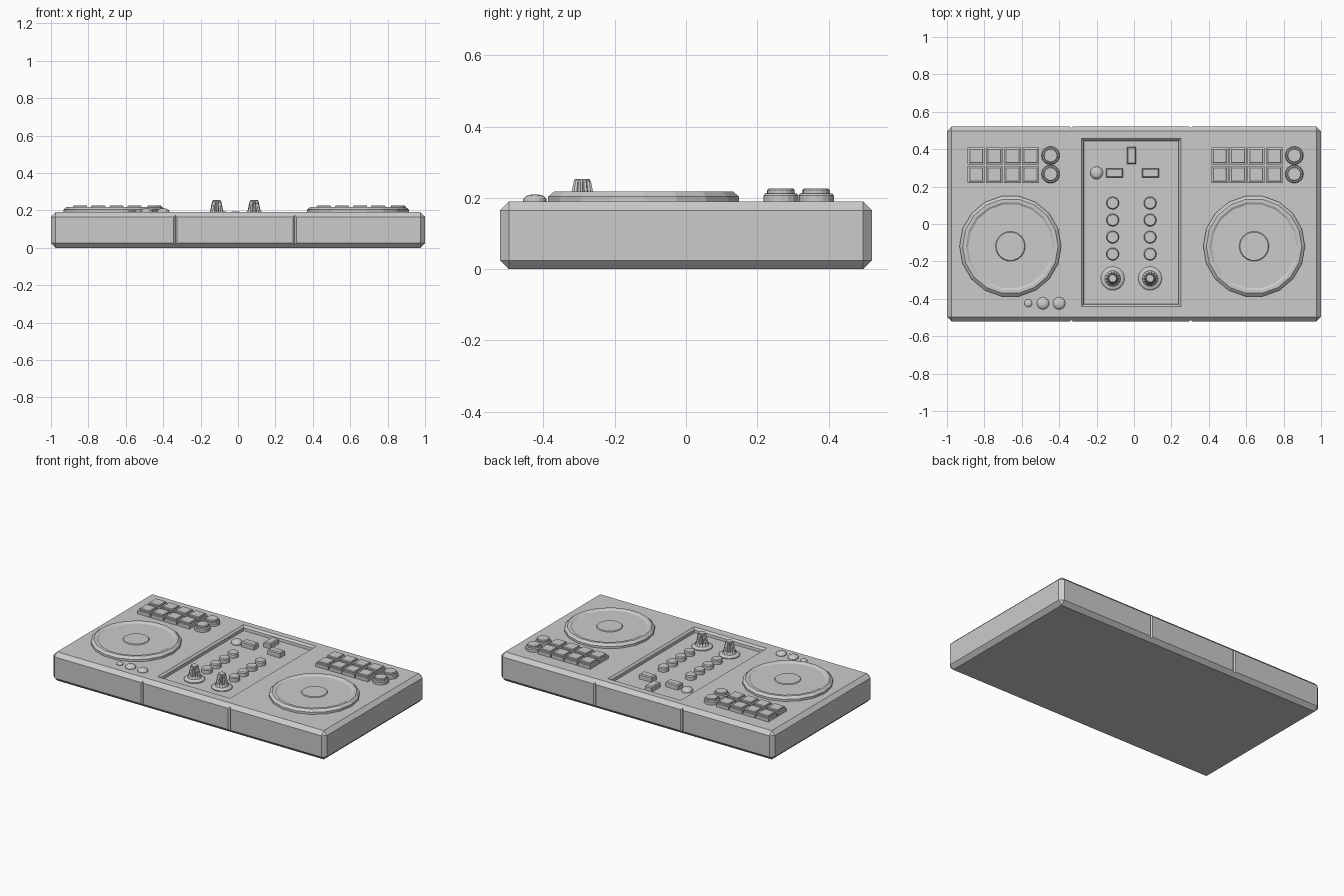
import bpy, bmesh
from math import cos, sin, pi

if "Cube" in bpy.data.objects:
    bpy.data.objects.remove(bpy.data.objects["Cube"])

TOP, FLOOR = 0.19, 0.16      # deck height, recessed mixer floor


def finish(name, bm):
    bmesh.ops.recalc_face_normals(bm, faces=bm.faces[:])
    me = bpy.data.meshes.new(name)
    bm.to_mesh(me)
    bm.free()
    ob = bpy.data.objects.new(name, me)
    bpy.context.collection.objects.link(ob)
    return ob


def stack(name, loops):
    """Closed solid from a stack of equal-length point loops."""
    bm = bmesh.new()
    rings = [[bm.verts.new(p) for p in loop] for loop in loops]
    n = len(rings[0])
    for a, b in zip(rings, rings[1:]):
        for i in range(n):
            j = (i + 1) % n
            bm.faces.new((a[i], a[j], b[j], b[i]))
    bm.faces.new(rings[0][::-1])
    bm.faces.new(rings[-1])
    return finish(name, bm)


def lathe(name, x, y, profile, sides=16, flute=None):
    """Profile of (radius, z); flute = {ring index: inner radius factor}."""
    loops = []
    for k, (r, z) in enumerate(profile):
        f = (flute or {}).get(k, 1)
        loops.append([(x + r * (f if i % 2 else 1) * cos(2 * pi * i / sides),
                       y + r * (f if i % 2 else 1) * sin(2 * pi * i / sides), z)
                      for i in range(sides)])
    return stack(name, loops)


def block(name, x, y, levels):
    """Rectangular stack of (half x, half y, z)."""
    return stack(name, [[(x - a, y - b, z), (x + a, y - b, z),
                         (x + a, y + b, z), (x - a, y + b, z)]
                        for a, b, z in levels])


# Body: chamfered slab
bm = bmesh.new()
bmesh.ops.create_cube(bm, size=1)
for v in bm.verts:
    v.co = (v.co.x * 2, v.co.y * 1.044, (v.co.z + 0.5) * TOP)
bmesh.ops.bevel(bm, geom=bm.edges[:], offset=0.025, segments=1, affect='EDGES')
body = finish("body", bm)


def cut(cutter):
    cutter.hide_render = True
    cutter.hide_set(True)
    m = body.modifiers.new(cutter.name, 'BOOLEAN')
    m.operation = 'DIFFERENCE'
    m.solver = 'EXACT'
    m.object = cutter


# Mixer recess with sloped rim, and panel seams front and back
cut(block("recess_cutter", -0.015, 0.0075,
          [(0.252, 0.435, FLOOR), (0.254, 0.437, 0.178),
           (0.266, 0.449, TOP), (0.266, 0.449, 0.25)]))
for x in (-0.335, 0.303):
    for y in (-0.522, 0.522):
        cut(lathe("seam_cutter", x, y, [(0.009, -0.05), (0.009, 0.3)], 4))

# Two identical decks
for side, dx in (("left", 0), ("right", 1.303)):
    lathe(side + "_jog_wheel", -0.661 + dx, -0.119,
          [(0.272, TOP - 0.01), (0.272, 0.204), (0.255, 0.218), (0.238, 0.218),
           (0.226, 0.211), (0.08, 0.211), (0.076, 0.216)], 18)
    for row, y in enumerate((0.364, 0.265)):
        for col in range(4):
            block(f"{side}_pad_{row}_{col}", -0.844 + 0.097 * col + dx, y,
                  [(0.045, 0.045, TOP - 0.01), (0.045, 0.045, 0.212),
                   (0.038, 0.038, 0.214), (0.038, 0.038, 0.222),
                   (0.034, 0.034, 0.226)])
        lathe(f"{side}_round_button_{row}", -0.446 + dx, y + 0.002,
              [(0.049, TOP - 0.01), (0.049, 0.207), (0.044, 0.213),
               (0.038, 0.213), (0.038, 0.222), (0.034, 0.226)])

# Mixer: two columns of buttons ending in fluted knobs
for side, x in (("left", -0.114), ("right", 0.086)):
    for i in range(4):
        lathe(f"{side}_mixer_button_{i}", x, 0.112 - 0.091 * i,
              [(0.034, FLOOR - 0.01), (0.034, 0.183), (0.029, 0.189)])
    lathe(side + "_knob", x, -0.291,
          [(0.063, FLOOR - 0.01), (0.063, 0.166), (0.056, 0.172), (0.042, 0.176),
           (0.037, 0.188), (0.025, 0.245), (0.020, 0.254)],
          28, {4: 0.82, 5: 0.82})

# Mixer switches
for name, x, y, a, b in (("top_switch", -0.013, 0.367, 0.025, 0.046),
                         ("left_switch", -0.104, 0.273, 0.046, 0.025),
                         ("right_switch", 0.088, 0.273, 0.046, 0.025)):
    block(name, x, y, [(a, b, FLOOR - 0.01), (a, b, 0.188),
                       (a - 0.006, b - 0.006, 0.194)])


def dome(name, x, y, r, base, h):
    lathe(name, x, y, [(r, base - 0.01), (r, base + 0.3 * h), (r * 0.85, base + 0.65 * h),
                       (r * 0.55, base + 0.92 * h), (r * 0.2, base + h)])


# Domed push buttons
dome("mixer_dome", -0.2, 0.273, 0.034, FLOOR, 0.026)
for i, (x, r, h) in enumerate(((-0.565, 0.021, 0.012), (-0.487, 0.033, 0.02),
                               (-0.4, 0.033, 0.02))):
    dome(f"front_dome_{i}", x, -0.424, r, TOP, h)
